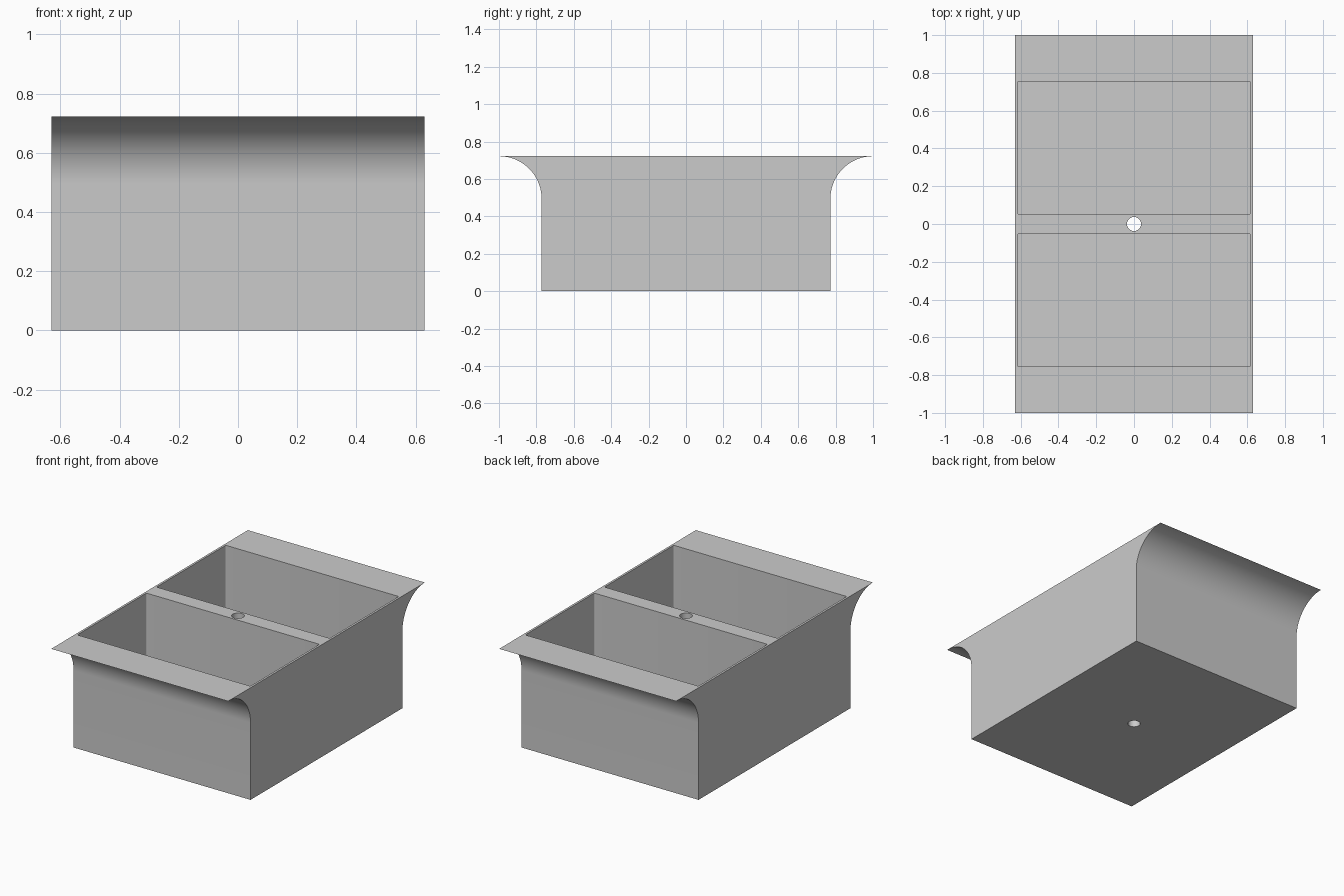
import bpy, bmesh, math

default = bpy.data.objects.get("Cube")
if default:
    bpy.data.objects.remove(default, do_unlink=True)

HALF_X, HALF_Y, LIP_Y, TOP = 0.63, 0.772, 1.0, 0.722
WALL, FLOOR = 0.014, 0.015
RADIUS = LIP_Y - HALF_Y

grey = bpy.data.materials.new("light grey")
grey.use_nodes = True
colour = (0.6, 0.6, 0.6, 1)
grey.diffuse_color = colour
grey.node_tree.nodes["Principled BSDF"].inputs["Base Color"].default_value = colour


def prism(name, outline, offset):
    """Extrude a closed outline of 3D points along offset."""
    bm = bmesh.new()
    face = bm.faces.new([bm.verts.new(p) for p in outline])
    new = bmesh.ops.extrude_face_region(bm, geom=[face])["geom"]
    bmesh.ops.translate(bm, vec=offset,
                        verts=[v for v in new if isinstance(v, bmesh.types.BMVert)])
    bmesh.ops.recalc_face_normals(bm, faces=bm.faces)
    mesh = bpy.data.meshes.new(name)
    bm.to_mesh(mesh)
    bm.free()
    obj = bpy.data.objects.new(name, mesh)
    bpy.context.collection.objects.link(obj)
    mesh.materials.append(grey)
    return obj


def arc(cx, cy, r, start, end, steps):
    return [(cx + r * math.cos(math.radians(start + (end - start) * i / steps)),
             cy + r * math.sin(math.radians(start + (end - start) * i / steps)))
            for i in range(steps + 1)]


# Box body with a concave flare under the front and back lips
flare = arc(LIP_Y, TOP - RADIUS, RADIUS, 180, 90, 24)
half = [(HALF_Y, 0)] + flare
section = half + [(-y, z) for y, z in reversed(half)]
body = prism("box_body", [(-HALF_X, y, z) for y, z in section], (2 * HALF_X, 0, 0))

# Cutters: two round-cornered compartments and the hole through the divider
cutters = []
hx, hy, cr = HALF_X - WALL, 0.352, 0.008
for name, cy in (("front_compartment", -0.403), ("back_compartment", 0.403)):
    outline = []
    for i, (sx, sy) in enumerate(((1, 1), (-1, 1), (-1, -1), (1, -1))):
        outline += arc(sx * (hx - cr), cy + sy * (hy - cr), cr, 90 * i, 90 * i + 90, 6)
    cutters.append(prism(name, [(x, y, FLOOR) for x, y in outline], (0, 0, TOP)))
circle = arc(0, 0, 0.037, 0, 360, 48)[:-1]
cutters.append(prism("centre_hole", [(x, y, -0.1) for x, y in circle], (0, 0, TOP + 0.2)))

# Cut, then keep only the finished body
bpy.ops.object.select_all(action='DESELECT')
body.select_set(True)
bpy.context.view_layer.objects.active = body
for cutter in cutters:
    cutter.hide_render = True
    mod = body.modifiers.new(cutter.name, 'BOOLEAN')
    mod.operation, mod.solver, mod.object = 'DIFFERENCE', 'EXACT', cutter
    bpy.ops.object.modifier_apply(modifier=mod.name)
    bpy.data.objects.remove(cutter, do_unlink=True)

bpy.ops.object.shade_smooth_by_angle(angle=math.radians(30))
